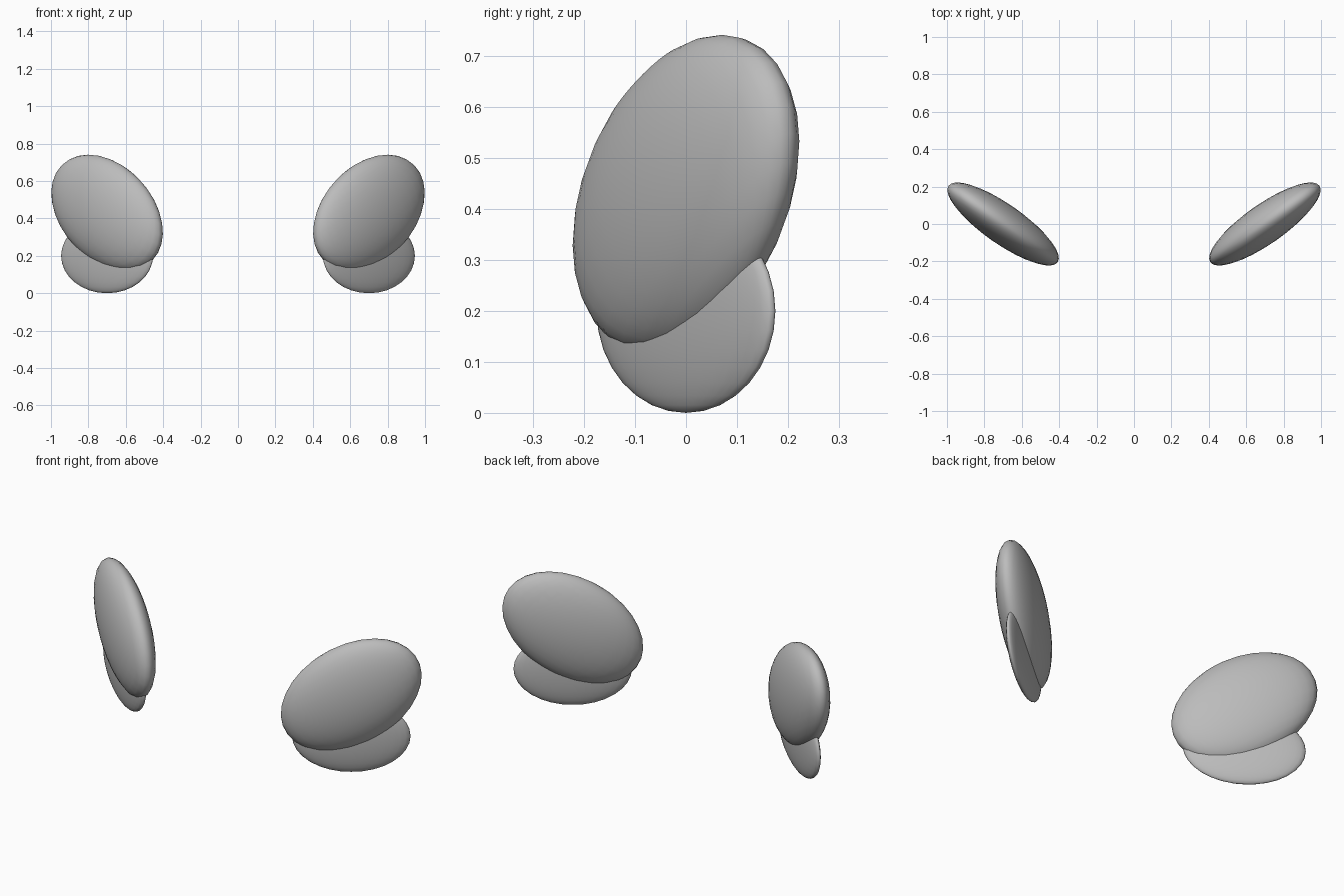
import bpy
from math import radians
from mathutils import Matrix

cube = bpy.data.objects.get("Cube")
if cube:
    bpy.data.objects.remove(cube, do_unlink=True)

# Single matte grey
grey = bpy.data.materials.new("plain_grey")
grey.use_nodes = True
colour = (0.5, 0.5, 0.5, 1)
grey.diffuse_color = colour
grey.node_tree.nodes["Principled BSDF"].inputs["Base Color"].default_value = colour

YAW = 35  # both lobes sweep backwards towards the outside


def lobe(name, side, height, half_sizes, roll):
    """Flattened ellipsoid; half_sizes are length, thickness and height."""
    bpy.ops.mesh.primitive_uv_sphere_add(segments=32, ring_count=16, radius=1)
    obj = bpy.context.object
    obj.name = name
    obj.data.name = name
    obj.data.materials.append(grey)
    placement = (
        Matrix.Translation((side * 0.70, 0, height))
        @ Matrix.Rotation(radians(side * YAW), 4, "Z")
        @ Matrix.Rotation(radians(-side * roll), 4, "Y")
    )
    obj.data.transform(placement @ Matrix.Diagonal((*half_sizes, 1)))
    bpy.ops.object.shade_smooth()


# A large tilted upper lobe overlapping a thin lower lobe on each side
for label, side in (("left", 1), ("right", -1)):
    lobe(f"{label}_upper_wing", side, 0.43, (0.391, 0.106, 0.266), 34)
    lobe(f"{label}_lower_wing", side, 0.20, (0.300, 0.040, 0.200), 0)
